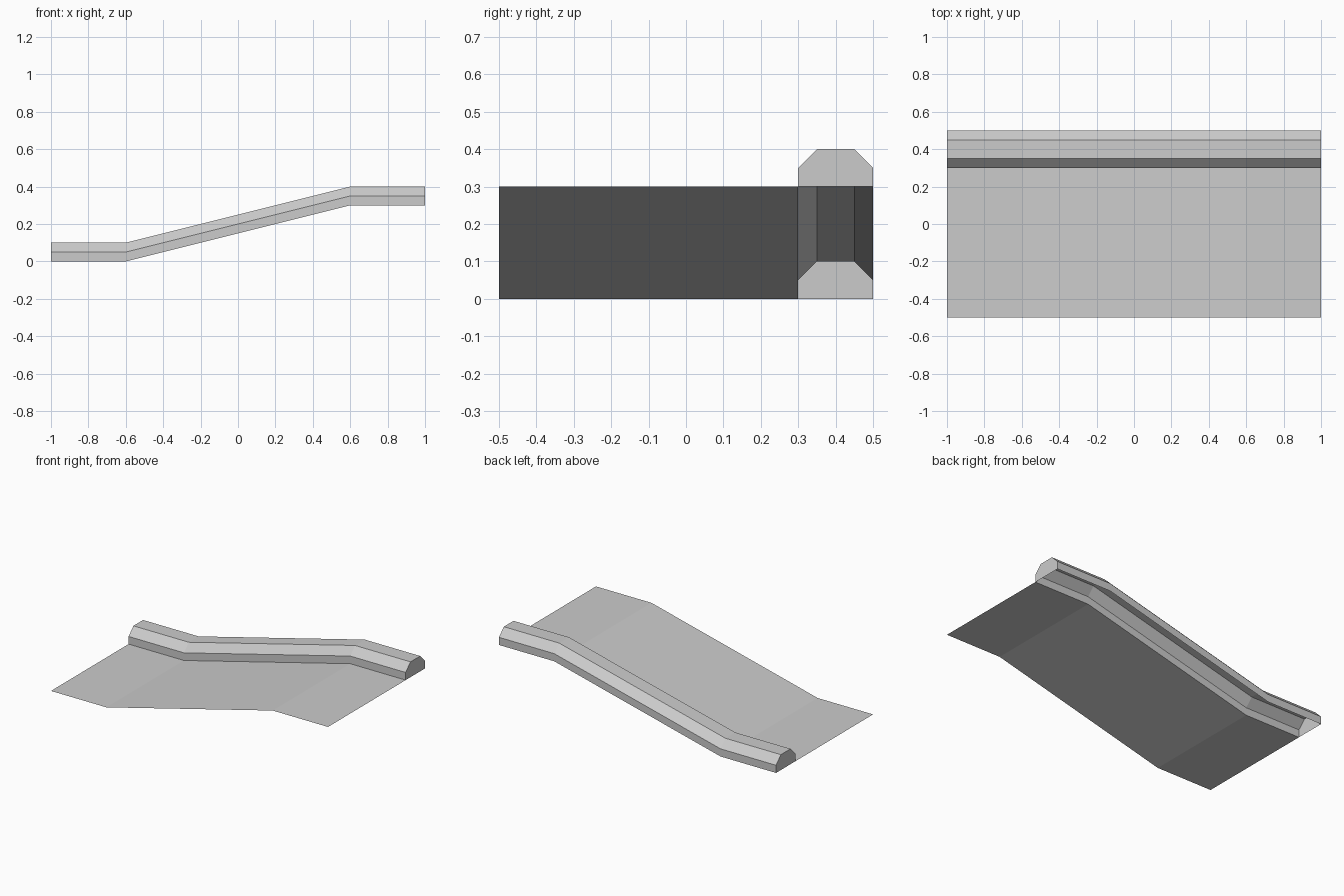
import bpy
import bmesh

if "Cube" in bpy.data.objects:
    bpy.data.objects.remove(bpy.data.objects["Cube"])

# Side path of the ramp (x, z): low landing, slope, high landing
PATH = [(-1.0, 0.0), (-0.6, 0.0), (0.6, 0.3), (1.0, 0.3)]


def sweep(name, section, capped=False):
    """Sweep an open (y, z) section along PATH, keeping it upright."""
    bm = bmesh.new()
    rings = [[bm.verts.new((x, y, z + h)) for y, h in section] for x, z in PATH]
    for a, b in zip(rings, rings[1:]):
        for i in range(len(section) - 1):
            bm.faces.new((a[i], b[i], b[i + 1], a[i + 1]))
    if capped:
        bm.faces.new(rings[0])
        bm.faces.new(rings[-1][::-1])
    mesh = bpy.data.meshes.new(name)
    bm.to_mesh(mesh)
    bm.free()
    obj = bpy.data.objects.new(name, mesh)
    bpy.context.collection.objects.link(obj)
    return obj


# Thin sloping road surface
sweep("ramp_surface", [(-0.5, 0), (0.3, 0)])

# Chamfered curb along the back edge, open underneath, closed at both ends
sweep("curb", [(0.3, 0), (0.3, 0.05), (0.35, 0.1),
               (0.45, 0.1), (0.5, 0.05), (0.5, 0)], capped=True)
